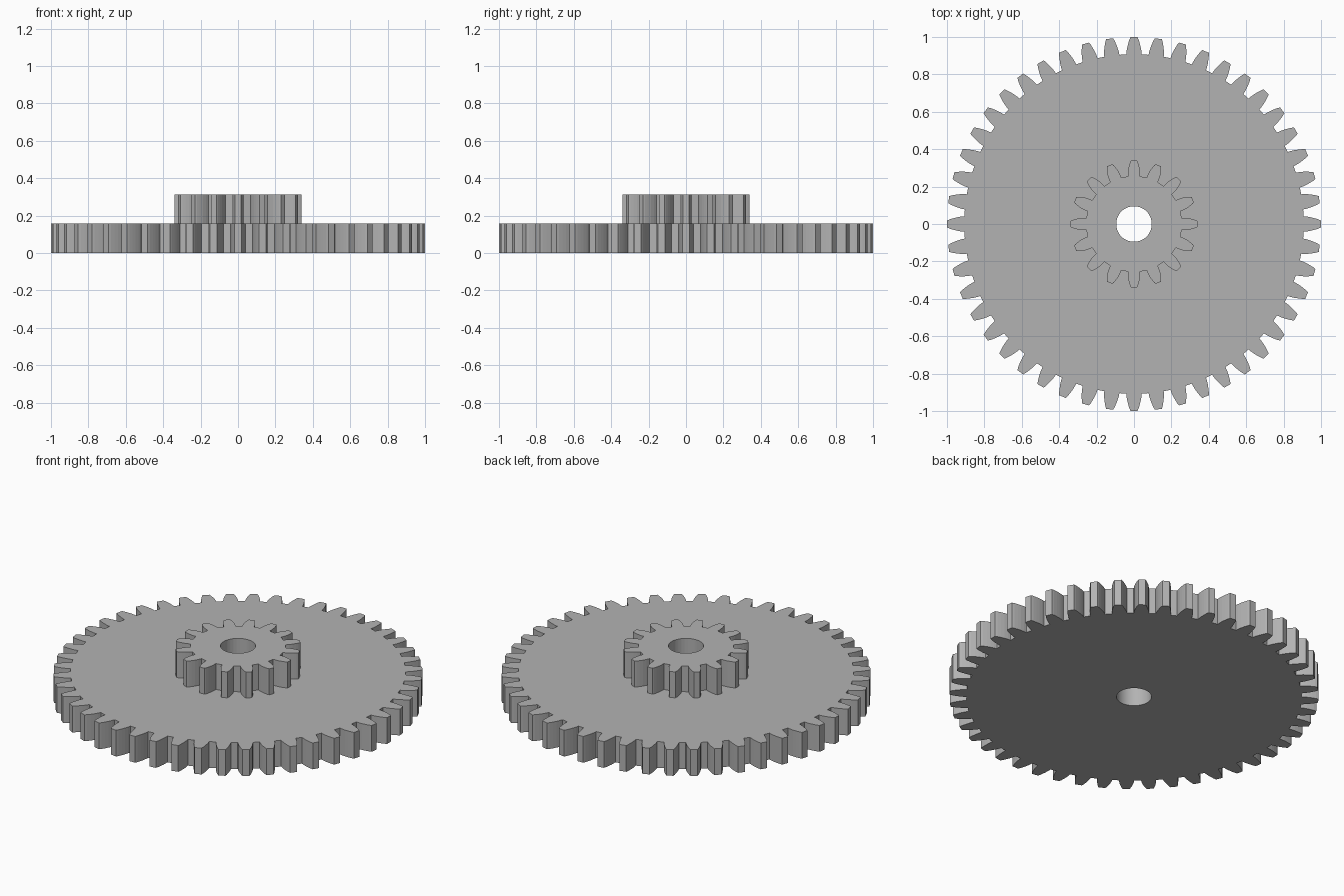
import bpy, bmesh, math

cube = bpy.data.objects.get("Cube")
if cube:
    bpy.data.objects.remove(cube)

BORE = 0.095
GREY = (0.45, 0.45, 0.45, 1)

mat = bpy.data.materials.new("plain_grey")
mat.use_nodes = True
mat.diffuse_color = GREY
mat.node_tree.nodes["Principled BSDF"].inputs["Base Color"].default_value = GREY


def gear(name, teeth, flank, z0, z1):
    """Spur gear; flank lists (radius, half tooth width) from root to tip."""
    step = 2 * math.pi / teeth
    side = [(math.hypot(r, w), math.atan2(w, r)) for r, w in flank]
    tooth = [(r, -a) for r, a in side] + [(r, a) for r, a in reversed(side)]
    outline = [(r, a + i * step) for i in range(teeth) for r, a in tooth]

    bm = bmesh.new()

    def ring(z, bore):
        return [bm.verts.new(((BORE if bore else r) * math.cos(a),
                              (BORE if bore else r) * math.sin(a), z))
                for r, a in outline]

    # bottom outer, top outer, top bore, bottom bore: a closed loop of walls
    rings = [ring(z0, False), ring(z1, False), ring(z1, True), ring(z0, True)]
    n = len(outline)
    for k in range(4):
        a, b = rings[k], rings[(k + 1) % 4]
        for i in range(n):
            j = (i + 1) % n
            bm.faces.new((a[i], a[j], b[j], b[i]))
    bmesh.ops.recalc_face_normals(bm, faces=bm.faces)

    mesh = bpy.data.meshes.new(name)
    bm.to_mesh(mesh)
    bm.free()
    mesh.materials.append(mat)
    obj = bpy.data.objects.new(name, mesh)
    bpy.context.collection.objects.link(obj)
    return obj


# Wide lower gear
gear("large_gear", 48,
     [(0.907, 0.041), (0.925, 0.0395), (0.945, 0.036), (0.965, 0.031),
      (0.985, 0.025), (0.999, 0.019)], 0, 0.157)

# Small upper gear on the same bore
gear("small_gear", 16,
     [(0.255, 0.032), (0.275, 0.032), (0.295, 0.030), (0.315, 0.0255),
      (0.33, 0.021), (0.34, 0.016)], 0.157, 0.312)
